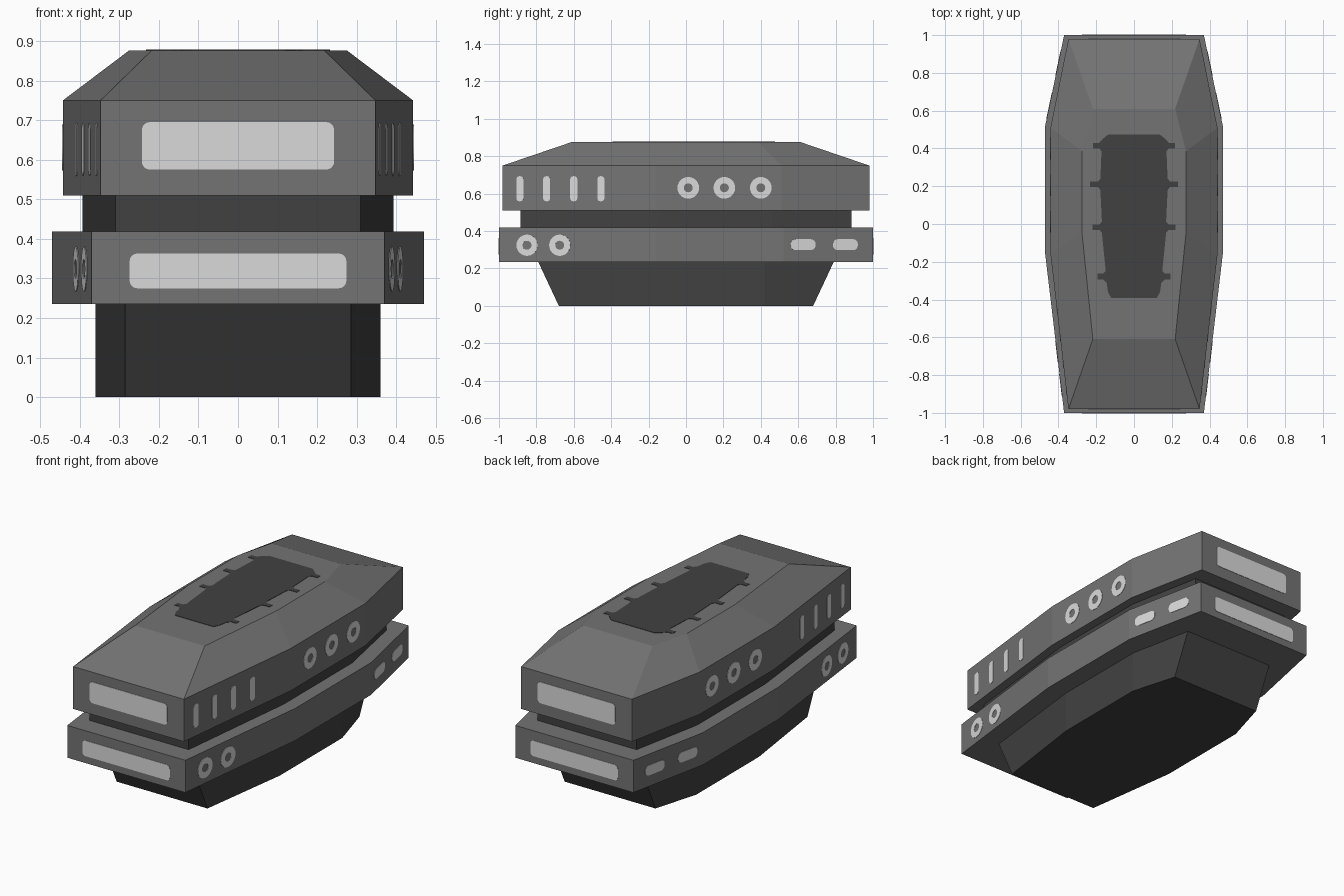
import bpy, bmesh, math
from mathutils import Vector

if "Cube" in bpy.data.objects:
    bpy.data.objects.remove(bpy.data.objects["Cube"])


def material(name, v):
    m = bpy.data.materials.new(name)
    m.diffuse_color = (v, v, v, 1)
    m.use_nodes = True
    m.node_tree.nodes["Principled BSDF"].inputs["Base Color"].default_value = m.diffuse_color
    return m


BODY = material("mid grey shell", 0.175)
DARK = material("dark grey", 0.053)
LIGHT = material("light grey panel", 0.70)


def make(name, bm, mat):
    bmesh.ops.recalc_face_normals(bm, faces=bm.faces)
    me = bpy.data.meshes.new(name)
    bm.to_mesh(me)
    bm.free()
    me.materials.append(mat)
    ob = bpy.data.objects.new(name, me)
    bpy.context.collection.objects.link(ob)
    return ob


def outline(half):
    """Right-hand (x, y) points mirrored into a closed loop."""
    return half + [(-x, y) for x, y in reversed(half)]


def loft(name, low, z0, high, z1, mat):
    """Closed solid between two outlines with the same point count."""
    bm = bmesh.new()
    a = [bm.verts.new((x, y, z0)) for x, y in outline(low)]
    b = [bm.verts.new((x, y, z1)) for x, y in outline(high)]
    n = len(a)
    bm.faces.new(a)
    bm.faces.new(b)
    for i in range(n):
        j = (i + 1) % n
        bm.faces.new((a[i], a[j], b[j], b[i]))
    return make(name, bm, mat)


def plate(name, outer, centre, u, v, mat, inner=None, t=0.002):
    """Thin plate (or ring, if inner is given) lying on a surface."""
    u, v, c = Vector(u).normalized(), Vector(v), Vector(centre)
    n = u.cross(v)
    bm = bmesh.new()

    def loop(pts, d):
        return [bm.verts.new(c + u * p + v * q + n * d) for p, q in pts]

    def bridge(a, b):
        for i in range(len(a)):
            j = (i + 1) % len(a)
            bm.faces.new((a[i], a[j], b[j], b[i]))

    o0, o1 = loop(outer, -t), loop(outer, t)
    bridge(o0, o1)
    if inner:
        i0, i1 = loop(inner, -t), loop(inner, t)
        bridge(i0, i1)
        bridge(o0, i0)
        bridge(o1, i1)
    else:
        bm.faces.new(o0)
        bm.faces.new(o1)
    return make(name, bm, mat)


def rounded(a, b, r):
    """Rounded rectangle of half sizes a, b."""
    pts = []
    for k, (sx, sy) in enumerate(((1, 1), (-1, 1), (-1, -1), (1, -1))):
        for i in range(5):
            g = math.pi / 2 * (k + i / 4)
            pts.append((sx * (a - r) + r * math.cos(g), sy * (b - r) + r * math.sin(g)))
    return pts


def circle(r, n=24):
    return [(r * math.cos(2 * math.pi * i / n), r * math.sin(2 * math.pi * i / n)) for i in range(n)]


# Stacked body layers
hull_top = [(0.285, -0.79), (0.36, -0.14), (0.36, 0.42), (0.285, 0.79)]
hull_low = [(0.285, -0.68), (0.36, -0.14), (0.36, 0.42), (0.285, 0.68)]
lower = [(0.37, -1), (0.47, -0.16), (0.47, 0.52), (0.37, 1)]
neck = [(0.31, -0.885), (0.393, -0.15), (0.393, 0.46), (0.31, 0.885)]
upper = [(0.347, -0.98), (0.442, -0.16), (0.442, 0.51), (0.347, 0.98)]
roof = [(0.218, -0.61), (0.275, -0.05), (0.275, 0.385), (0.218, 0.61)]
loft("hull_base", hull_low, 0, hull_top, 0.235, DARK)
loft("lower_band", lower, 0.235, lower, 0.418, BODY)
loft("neck", neck, 0.418, neck, 0.51, DARK)
loft("upper_band", upper, 0.51, upper, 0.75, BODY)
loft("roof", upper, 0.75, roof, 0.876, BODY)

# Light panels on both ends
for s, end in ((-1, "front"), (1, "back")):
    plate(end + "_upper_panel", rounded(0.243, 0.06, 0.02), (0, s * 0.98, 0.635), (-s, 0, 0), (0, 0, 1), LIGHT)
    plate(end + "_lower_panel", rounded(0.274, 0.044, 0.02), (0, s * 1.0, 0.319), (-s, 0, 0), (0, 0, 1), LIGHT)


# Side markings, mirrored left and right
def side_mark(name, band, y, z, outer, inner=None):
    for (x0, y0), (x1, y1) in zip(band, band[1:]):
        if y0 <= y <= y1:
            x = x0 + (x1 - x0) * (y - y0) / (y1 - y0)
            for s, side in ((1, "right"), (-1, "left")):
                u = (s * (x1 - x0) * s, s * (y1 - y0), 0)
                plate(side + "_" + name, outer, (s * x, y, z), u, (0, 0, 1), LIGHT, inner)


for y in (-0.888, -0.745, -0.6, -0.455):
    side_mark("upper_slot", upper, y, 0.626, rounded(0.019, 0.067, 0.016))
for y in (0.012, 0.205, 0.4):
    side_mark("upper_ring", upper, y, 0.631, circle(0.058), circle(0.024))
for y in (-0.85, -0.675):
    side_mark("lower_ring", lower, y, 0.324, circle(0.057), circle(0.024))
for y in (0.626, 0.852):
    side_mark("lower_slot", lower, y, 0.327, rounded(0.068, 0.029, 0.025))

# Dark roof hatch with four pairs of tabs
half = [(0.12, -0.393), (0.138, -0.36), (0.145, -0.31)]
for y, w, tip in ((-0.278, 0.15, 0.194), (-0.017, 0.17, 0.22), (0.21, 0.178, 0.232), (0.415, 0.172, 0.217)):
    half += [(w, y - 0.03), (w + 0.012, y - 0.015), (tip, y - 0.015),
             (tip, y + 0.015), (w + 0.012, y + 0.015), (w, y + 0.03)]
half += [(0.135, 0.475)]
plate("roof_hatch", outline(half), (0, 0, 0.876), (1, 0, 0), (0, 1, 0), DARK)
